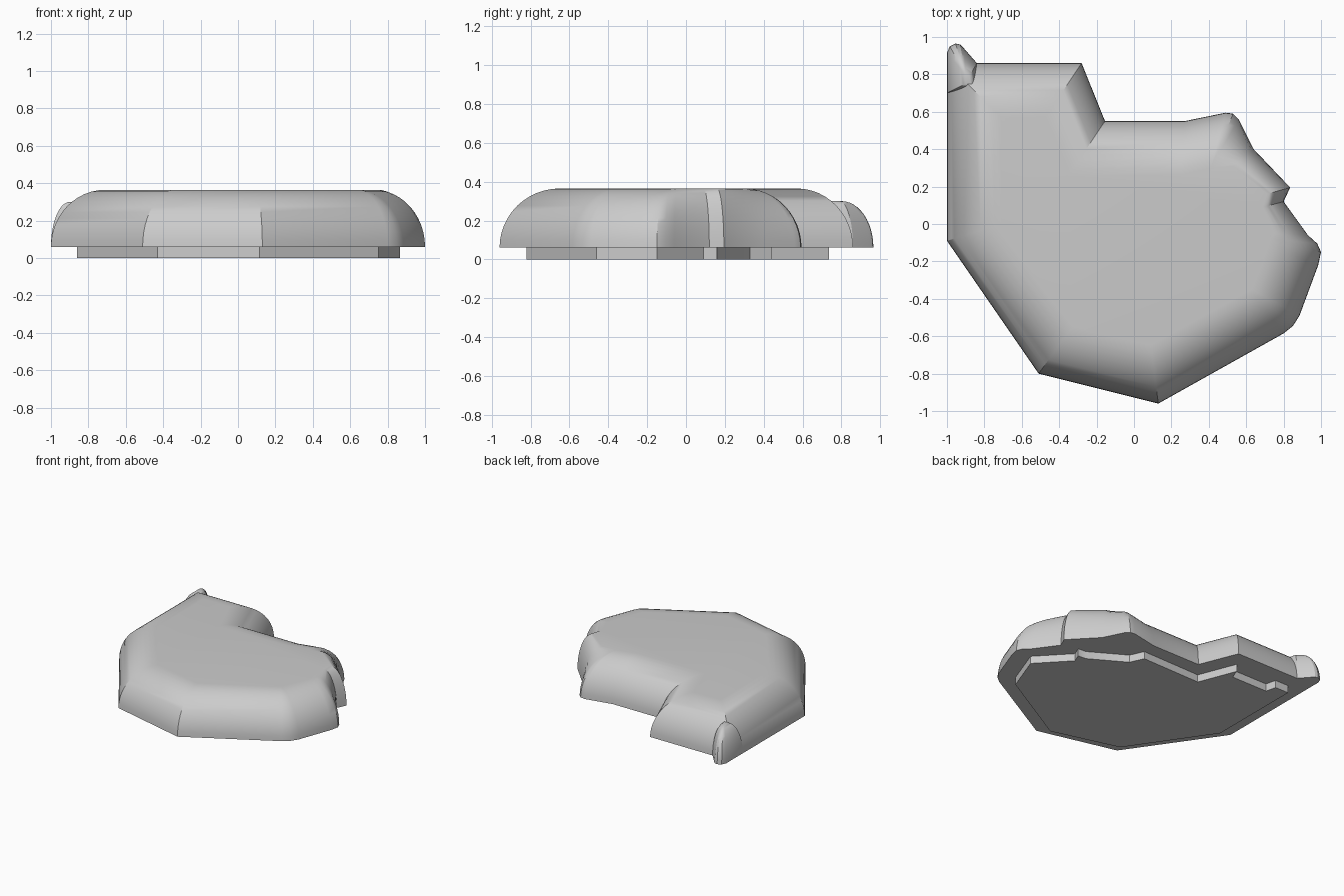
import bpy, bmesh, math

if "Cube" in bpy.data.objects:
    bpy.data.objects.remove(bpy.data.objects["Cube"])

grey = bpy.data.materials.new("plain_grey")
grey.use_nodes = True
grey.diffuse_color = (0.6, 0.6, 0.6, 1)
grey.node_tree.nodes["Principled BSDF"].inputs["Base Color"].default_value = grey.diffuse_color

SEAM = 0.06      # height where the plate meets the body
STEPS = 12       # rings in the rounded rim


def finish(name, bm):
    bmesh.ops.remove_doubles(bm, verts=bm.verts, dist=0.0005)
    bmesh.ops.recalc_face_normals(bm, faces=bm.faces)
    mesh = bpy.data.meshes.new(name)
    bm.to_mesh(mesh)
    bm.free()
    mesh.materials.append(grey)
    mesh.shade_smooth()
    mesh.set_sharp_from_angle(angle=math.radians(30))
    obj = bpy.data.objects.new(name, mesh)
    bpy.context.collection.objects.link(obj)
    return obj


def skin(name, rings):
    """Join matching rings of points with quads and cap both ends."""
    bm = bmesh.new()
    loops = [[bm.verts.new(p) for p in ring] for ring in rings]
    for low, high in zip(loops, loops[1:]):
        for i in range(len(low)):
            j = (i + 1) % len(low)
            bm.faces.new((low[i], low[j], high[j], high[i]))
    bm.faces.new(loops[0][::-1])
    bm.faces.new(loops[-1])
    return finish(name, bm)


def pillow(name, pairs, top):
    """Quarter-round rim running from each outer point to its inner point."""
    rings = []
    for k in range(STEPS + 1):
        a = math.pi / 2 * k / STEPS
        t, z = 1 - math.cos(a), SEAM + (top - SEAM) * math.sin(a)
        rings.append([(o[0] + (i[0] - o[0]) * t, o[1] + (i[1] - o[1]) * t, z)
                      for o, i in pairs])
    return skin(name, rings)


# Main body: outer outline point, matching edge point of the flat top
chin, brow = (0.63, -0.35), (0.41, 0.30)
body = [
    ((-1, -0.09), (-0.71, 0)),
    ((-0.51, -0.8), (-0.33, -0.55)),
    ((0.13, -0.96), (0.09, -0.65)),
    ((0.8, -0.585), chin), ((0.85, -0.545), chin), ((0.885, -0.49), chin),
    ((0.985, -0.22), (0.72, -0.12)),
    ((1, -0.15), (0.725, -0.1)),
    ((0.98, -0.105), (0.735, -0.08)),
    ((0.93, -0.06), (0.75, -0.05)),
    ((0.8, 0.12), (0.69, 0.09)),
    ((0.835, 0.195), (0.71, 0.16)),
    ((0.64, 0.4), (0.53, 0.31)),
    ((0.56, 0.56), brow), ((0.53, 0.59), brow), ((0.49, 0.595), brow),
    ((0.27, 0.55), (0.25, 0.26)),
    ((-0.155, 0.55), (-0.35, 0.26)),
    ((-0.28, 0.86), (-0.475, 0.57)),
    ((-1, 0.86), (-0.71, 0.57)),
]
pillow("body", body, 0.365)

# Small rounded tip at the back corner
ridge = (-0.9, 0.8)
tip = [((-1, 0.7), (-0.9, 0.75)), ((-0.82, 0.7), (-0.87, 0.75)),
       ((-0.84, 0.86), (-0.88, 0.79))]
tip += [(p, ridge) for p in ((-0.91, 0.94), (-0.93, 0.96), (-0.955, 0.965),
                             (-0.985, 0.95), (-1, 0.915))]
pillow("corner_tip", tip, 0.3)

# Thin inset plate underneath
plate = [(-0.86, -0.04), (-0.43, -0.67), (0.115, -0.82), (0.75, -0.46),
         (0.865, -0.15), (0.64, 0.09), (0.67, 0.16), (0.6, 0.165),
         (0.32, 0.33), (0.27, 0.44), (-0.25, 0.43), (-0.37, 0.735),
         (-0.4, 0.65), (-0.72, 0.65), (-0.74, 0.735), (-0.86, 0.735)]
skin("base_plate", [[(x, y, z) for x, y in plate] for z in (0, SEAM + 0.005)])
